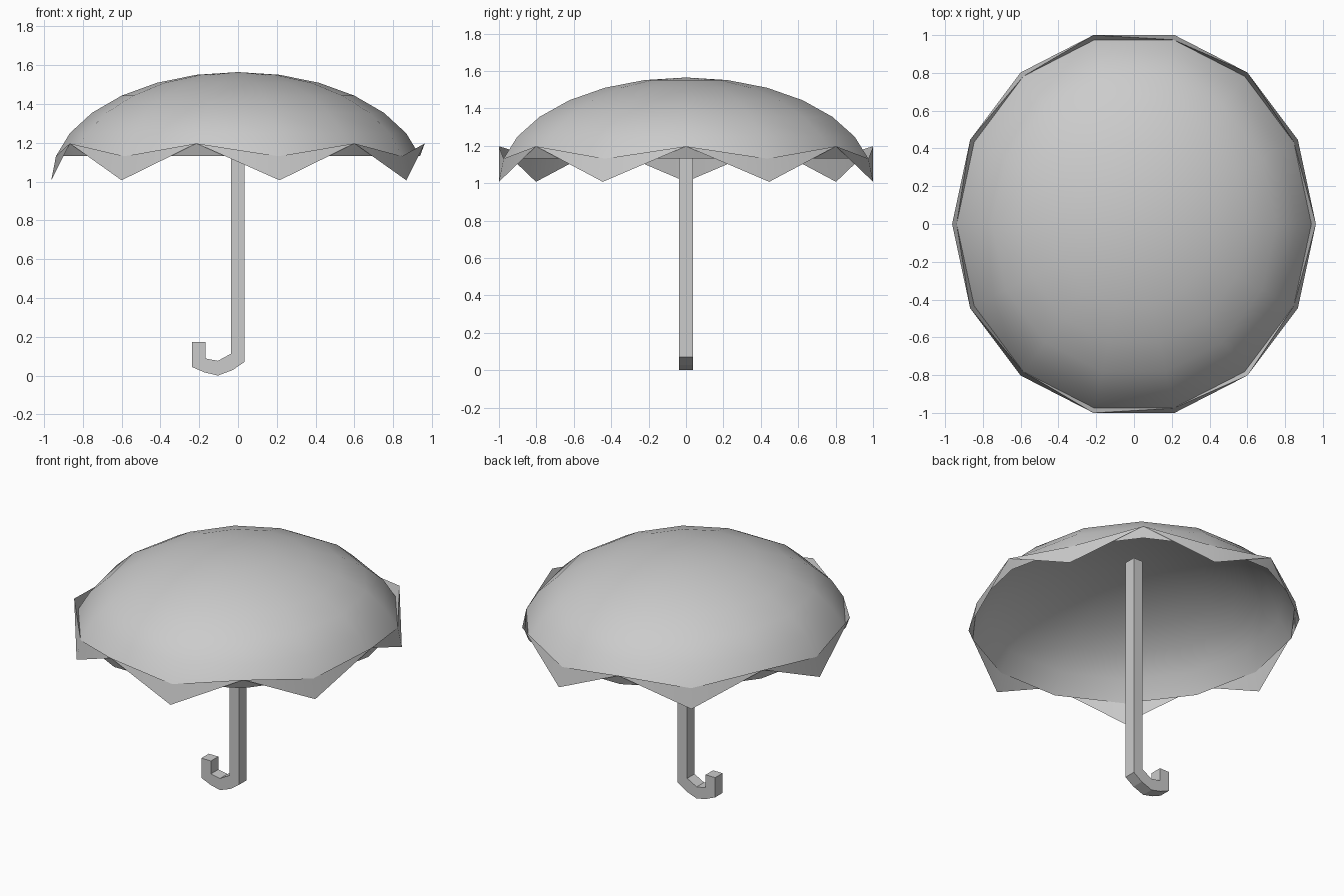
import bpy, bmesh, math

if "Cube" in bpy.data.objects:
    bpy.data.objects.remove(bpy.data.objects["Cube"])

N = 14                      # canopy segments
RX, RY, RZ, BASE = 0.963, 1.026, 0.558, 1.007
RINGS = 7                   # rings from pole to rim


def finish(bm, name):
    mesh = bpy.data.meshes.new(name)
    bm.to_mesh(mesh)
    bm.free()
    ob = bpy.data.objects.new(name, mesh)
    bpy.context.collection.objects.link(ob)
    return ob


# Canopy: half ellipsoid shell whose rim zigzags up and down
bm = bmesh.new()
pole = bm.verts.new((0, 0, BASE + RZ))
rings = []
for i in range(1, RINGS + 1):
    t = i * math.pi / 2 / RINGS
    ring = []
    for k in range(N):
        a = 2 * math.pi * k / N
        z = BASE + RZ * math.cos(t)
        if i == RINGS and k % 2 == 0:
            z = 1.197       # raised scallop points
        ring.append(bm.verts.new((RX * math.sin(t) * math.cos(a),
                                  RY * math.sin(t) * math.sin(a), z)))
    rings.append(ring)
for k in range(N):
    n = (k + 1) % N
    bm.faces.new((pole, rings[0][k], rings[0][n]))
    for up, low in zip(rings[:-2], rings[1:-1]):
        bm.faces.new((up[k], low[k], low[n], up[n]))
    # Rim quads fold along the diagonal from the raised point
    a, b, c, d = rings[-2][k], rings[-1][k], rings[-1][n], rings[-2][n]
    if k % 2 == 0:
        bm.faces.new((a, b, d))
        bm.faces.new((b, c, d))
    else:
        bm.faces.new((a, b, c))
        bm.faces.new((a, c, d))
canopy = finish(bm, "canopy")
bpy.context.view_layer.objects.active = canopy
canopy.select_set(True)
bpy.ops.object.shade_smooth_by_angle(angle=math.radians(35))

# Shaft with hooked handle: paired outer / inner outline, square section
outer = [(0.033, 1.53), (0.033, 0.07), (-0.028, 0.028), (-0.103, 0.0),
         (-0.172, 0.016), (-0.237, 0.044), (-0.237, 0.172)]
inner = [(-0.035, 1.53), (-0.035, 0.113), (-0.069, 0.095), (-0.103, 0.076),
         (-0.136, 0.082), (-0.168, 0.088), (-0.168, 0.172)]
HALF = 0.038
bm = bmesh.new()
sections = []
for (xo, zo), (xi, zi) in zip(outer, inner):
    sections.append([bm.verts.new(p) for p in (
        (xo, -HALF, zo), (xo, HALF, zo), (xi, HALF, zi), (xi, -HALF, zi))])
for s, e in zip(sections, sections[1:]):
    for j in range(4):
        m = (j + 1) % 4
        bm.faces.new((s[j], s[m], e[m], e[j]))
bm.faces.new(sections[0])
bm.faces.new(sections[-1])
bmesh.ops.recalc_face_normals(bm, faces=bm.faces)
finish(bm, "shaft_and_handle")
